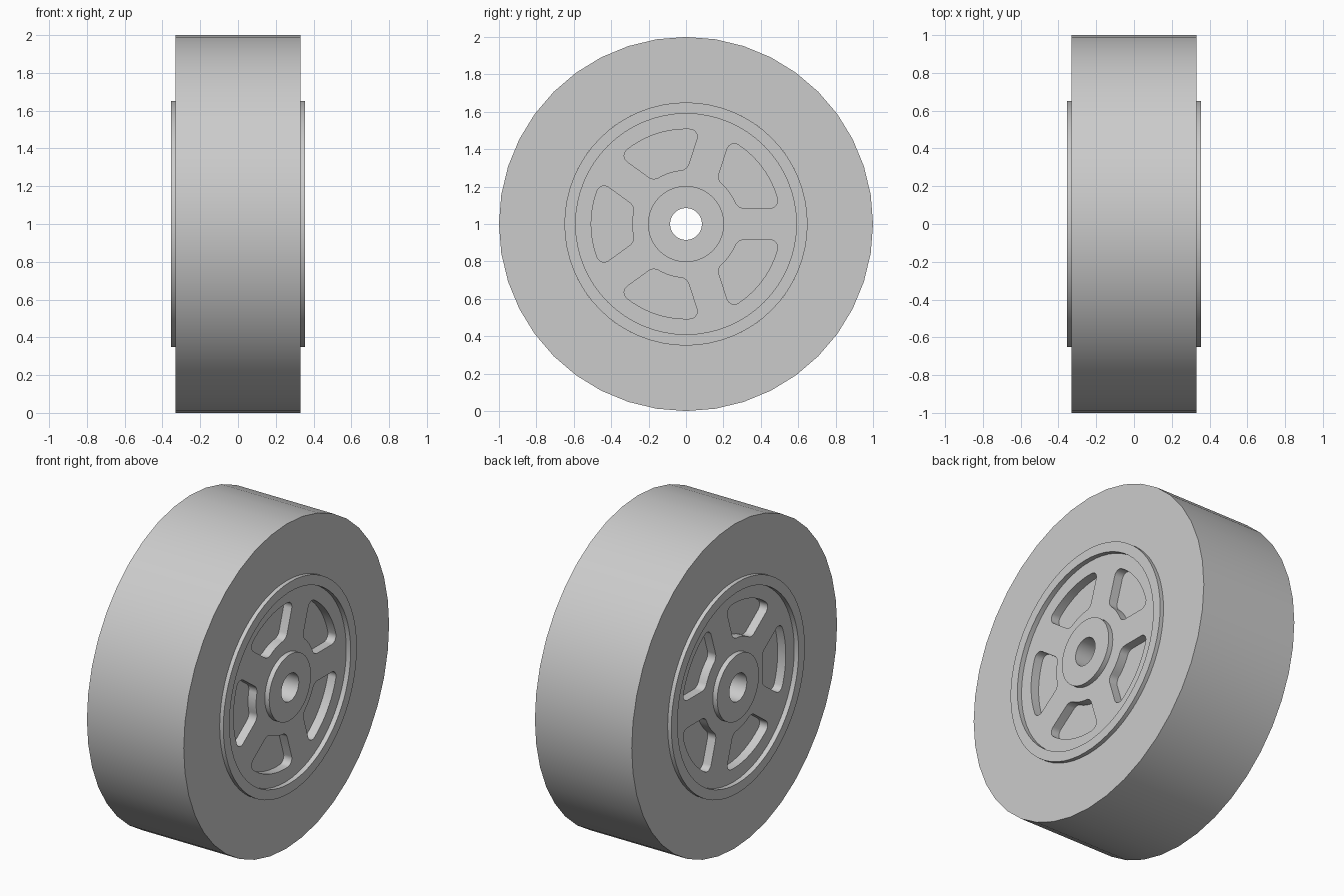
import bpy, bmesh, math
from mathutils import Matrix, Vector

if "Cube" in bpy.data.objects:
    bpy.data.objects.remove(bpy.data.objects["Cube"])

CENTRE_Z = 1.0
FLOOR, LIP = 0.325, 0.355          # web face and rim lip, half widths
POCKET_FLOOR = 0.27

grey = bpy.data.materials.new("light grey")
grey.use_nodes = True
colour = (0.6, 0.6, 0.6, 1)
grey.diffuse_color = colour
grey.node_tree.nodes["Principled BSDF"].inputs["Base Color"].default_value = colour


def make_object(name, bm):
    bmesh.ops.recalc_face_normals(bm, faces=bm.faces)
    mesh = bpy.data.meshes.new(name)
    bm.to_mesh(mesh)
    bm.free()
    mesh.materials.append(grey)
    obj = bpy.data.objects.new(name, mesh)
    obj.location.z = CENTRE_Z
    bpy.context.collection.objects.link(obj)
    return obj


def lathe(name, half, sides):
    """Turn a half profile of (x, radius), mirrored in x, about the axle."""
    profile = half + [(-x, r) for x, r in reversed(half)]
    bm = bmesh.new()
    rings = []
    for i in range(sides):
        a = math.tau * i / sides
        rings.append([bm.verts.new((x, r * math.cos(a), r * math.sin(a))) for x, r in profile])
    n = len(profile)
    for i in range(sides):
        p, q = rings[i], rings[(i + 1) % sides]
        for j in range(n):
            k = (j + 1) % n
            bm.faces.new((p[j], p[k], q[k], q[j]))
    return make_object(name, bm)


def corner(radius, offset, rho, start, end_shift, steps=8):
    """Round the corner between a spoke edge and an arc about the axle."""
    centre = Vector((math.sqrt(radius ** 2 - offset ** 2), offset))
    end = math.atan2(centre.y, centre.x) + end_shift
    return [centre + rho * Vector((math.cos(a), math.sin(a)))
            for a in (start + (end - start) * i / steps for i in range(steps + 1))]


def pocket_outline(inner=0.288, outer=0.507, spoke=0.085, rho_in=0.05, rho_out=0.04):
    """Outline of one pocket, symmetric about the middle of two spokes."""
    middle = math.pi / 5
    low = corner(inner + rho_in, spoke + rho_in, rho_in, -math.pi / 2, -math.pi)[::-1]
    low += corner(outer - rho_out, spoke + rho_out, rho_out, -math.pi / 2, 0)
    a0 = math.atan2(low[-1].y, low[-1].x)
    for i in range(1, 7):                              # outer arc up to the middle
        a = a0 + (middle - a0) * i / 6
        low.append(outer * Vector((math.cos(a), math.sin(a))))
    axis = Vector((math.cos(middle), math.sin(middle)))
    high = [2 * p.dot(axis) * axis - p for p in reversed(low[:-1])]
    outline = low + high
    b0 = math.atan2(low[0].y, low[0].x)
    for i in range(1, 6):                              # inner arc back to the start
        a = 2 * middle - b0 + (2 * b0 - 2 * middle) * i / 6
        outline.append(inner * Vector((math.cos(a), math.sin(a))))
    return outline


# Tyre and wheel hub
tyre = lathe("tyre", [(0.33, 0.65), (0.33, 1.0)], 40)
hub = lathe("wheel_hub", [(LIP, 0.085), (LIP, 0.203), (FLOOR, 0.203),
                          (FLOOR, 0.59), (LIP, 0.59), (LIP, 0.65)], 64)

# Five shallow pockets sunk into each side of the hub
bm = bmesh.new()
outline = pocket_outline()
for side in (-1, 1):
    for k in range(5):
        turn = Matrix.Rotation(math.tau * k / 5, 3, 'X')
        face = bm.faces.new([bm.verts.new(turn @ Vector((side * POCKET_FLOOR, p.x, p.y)))
                             for p in outline])
        ext = bmesh.ops.extrude_face_region(bm, geom=[face], use_keep_orig=True)
        bmesh.ops.translate(bm, vec=(side * 0.15, 0, 0),
                            verts=[v for v in ext["geom"] if isinstance(v, bmesh.types.BMVert)])
cutter = make_object("pocket_cutter", bm)
cutter.hide_render = True

cut = hub.modifiers.new("pockets", 'BOOLEAN')
cut.operation = 'DIFFERENCE'
cut.solver = 'EXACT'
cut.object = cutter
bpy.context.view_layer.objects.active = hub
bpy.ops.object.modifier_apply(modifier=cut.name)
bpy.data.objects.remove(cutter)

# Smooth round walls, sharp rims
bpy.ops.object.select_all(action='DESELECT')
for obj in (tyre, hub):
    obj.select_set(True)
bpy.ops.object.shade_smooth_by_angle(angle=math.radians(30))
